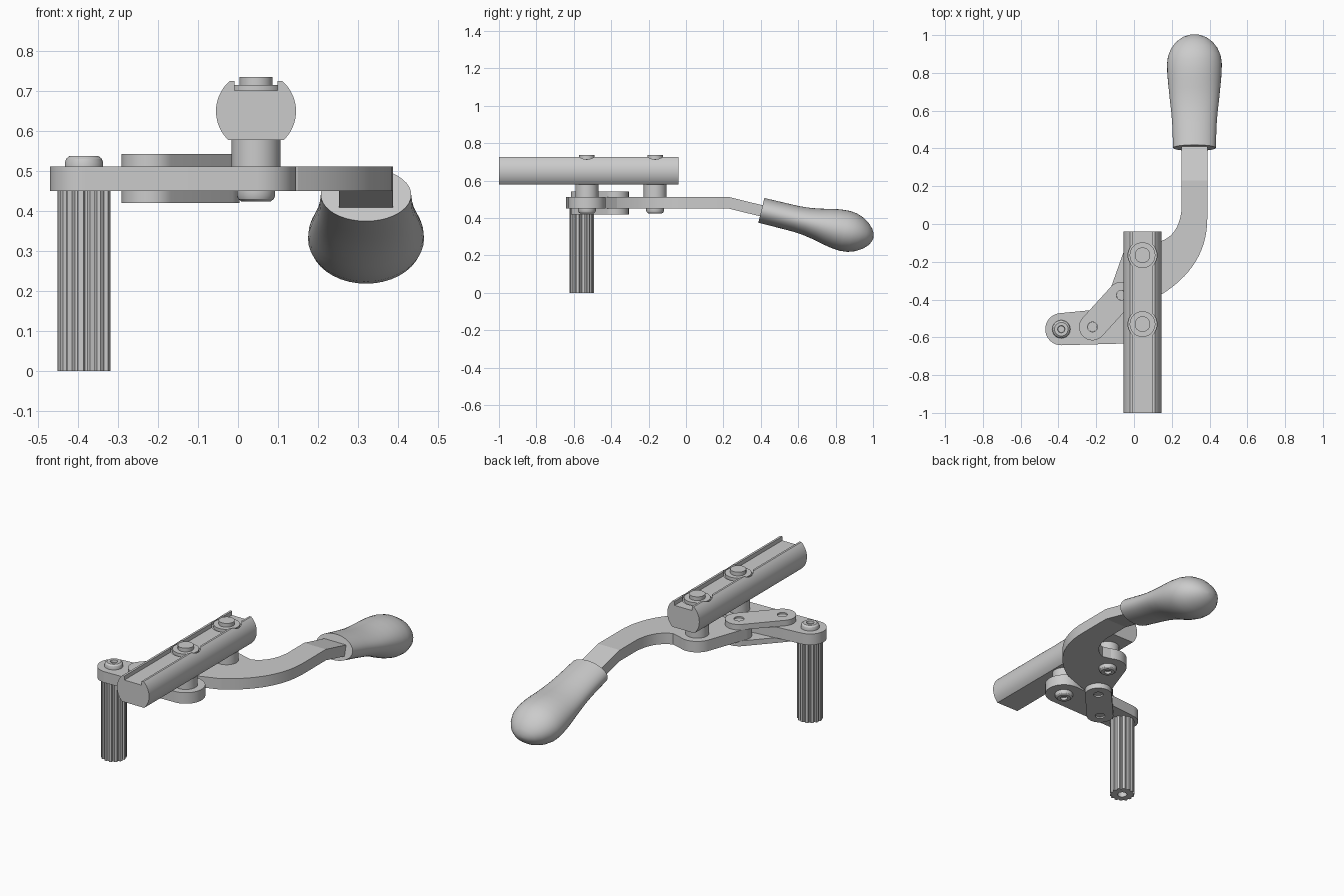
import bpy, bmesh
from math import sin, cos, pi, radians, acos, atan2, hypot, sqrt
from mathutils import Matrix

if "Cube" in bpy.data.objects:
    bpy.data.objects.remove(bpy.data.objects["Cube"])

LOW, HIGH = (0.045, -0.53), (0.045, -0.165)      # clamp bar bolts
RIV_A, RIV_B = (-0.22, -0.545), (-0.067, -0.377)  # link rivets
POST = (-0.385, -0.557)


def arc(c, r, a0, a1, n=16):
    return [(c[0] + r * cos(radians(a0 + (a1 - a0) * i / n)),
             c[1] + r * sin(radians(a0 + (a1 - a0) * i / n))) for i in range(n + 1)]


def circle(c, r, n=32):
    return arc(c, r, 0, 360, n)[:-1]


def bezier(a, b, c, n=14):
    return [tuple((1 - t) ** 2 * p + 2 * t * (1 - t) * q + t * t * s for p, q, s in zip(a, b, c))
            for t in (i / n for i in range(n + 1))]


def capsule(c1, r1, c2, r2):
    dx, dy = c2[0] - c1[0], c2[1] - c1[1]
    d = atan2(dy, dx) * 180 / pi
    o = acos((r1 - r2) / hypot(dx, dy)) * 180 / pi
    return arc(c1, r1, d + o, d + 360 - o, 24) + arc(c2, r2, d - o, d + o, 24)


def smooth(ob, angle=30):
    bpy.ops.object.select_all(action='DESELECT')
    ob.select_set(True)
    bpy.context.view_layer.objects.active = ob
    bpy.ops.object.shade_smooth_by_angle(angle=radians(angle))


def plate(name, loops, z0, z1, matrix=None):
    """Extrude an outline (first loop) with holes (other loops)."""
    cu = bpy.data.curves.new(name, 'CURVE')
    cu.dimensions, cu.fill_mode, cu.extrude = '2D', 'BOTH', (z1 - z0) / 2
    for loop in loops:
        sp = cu.splines.new('POLY')
        sp.points.add(len(loop) - 1)
        for p, co in zip(sp.points, loop):
            p.co = (co[0], co[1], 0, 1)
        sp.use_cyclic_u = True
    ob = bpy.data.objects.new(name, cu)
    bpy.context.collection.objects.link(ob)
    bpy.ops.object.select_all(action='DESELECT')
    ob.select_set(True)
    bpy.context.view_layer.objects.active = ob
    bpy.ops.object.convert(target='MESH')
    ob = bpy.context.view_layer.objects.active
    bm = bmesh.new()
    bm.from_mesh(ob.data)
    bm.transform(Matrix.Translation((0, 0, (z0 + z1) / 2)))
    if matrix:
        bm.transform(matrix)
    bmesh.ops.remove_doubles(bm, verts=bm.verts, dist=1e-5)
    bmesh.ops.recalc_face_normals(bm, faces=bm.faces)
    bm.to_mesh(ob.data)
    bm.free()
    smooth(ob)
    return ob


def loft(name, rings, matrix, n=40, angle=30):
    """Elliptical rings (height, rx, ry) stacked along local z."""
    bm = bmesh.new()
    vs = [[bm.verts.new((rx * cos(2 * pi * i / n), ry * sin(2 * pi * i / n), h)) for i in range(n)]
          for h, rx, ry in rings]
    for a, b in zip(vs, vs[1:]):
        for i in range(n):
            j = (i + 1) % n
            bm.faces.new((a[i], a[j], b[j], b[i]))
    bm.faces.new(vs[0])
    bm.faces.new(vs[-1])
    bm.transform(matrix)
    bmesh.ops.recalc_face_normals(bm, faces=bm.faces)
    me = bpy.data.meshes.new(name)
    bm.to_mesh(me)
    bm.free()
    ob = bpy.data.objects.new(name, me)
    bpy.context.collection.objects.link(ob)
    smooth(ob, angle)
    return ob


def cylinder(name, c, r, z0, z1):
    return loft(name, [(z0, r, r), (z1, r, r)], Matrix.Translation((c[0], c[1], 0)))


def button(name, c, r, z, h):
    prof = [(1, 0), (1, .4), (.93, .75), (.75, 1), (.4, 1), (.36, .5)]
    loft(name, [(z + k * h, r * q, r * q) for q, k in prof], Matrix.Translation((c[0], c[1], 0)), 32)


# fluted post with bore
flutes = []
for i in range(14):
    for f, r in ((0, .066), (.45, .066), (.6, .058), (.85, .058)):
        a = 2 * pi * (i + f) / 14
        flutes.append((POST[0] + r * cos(a), POST[1] + r * sin(a)))
plate("fluted_post", [flutes, circle(POST, .025)], 0, .45)
button("post_bolt", POST, .048, .51, .028)

# fixed arm from the post to the front clamp bolt
plate("base_arm", [capsule(POST, .085, LOW, .1)], .45, .512)

# curved lever arm, bent downward towards the grip
outline = (arc(RIV_B, .066, 155, 285) + bezier((.15, -.37), (.388, -.22), (.388, .03))
           + [(.388, .43), (.252, .43)] + bezier((.252, .08), (.24, -.055), (.145, -.09))
           + arc(HIGH, .1, 60, 160))
arm = plate("lever_arm", [outline], .45, .512)
bm = bmesh.new()
bm.from_mesh(arm.data)
bmesh.ops.bisect_plane(bm, geom=bm.verts[:] + bm.edges[:] + bm.faces[:],
                       plane_co=(0, .23, 0), plane_no=(0, 1, 0))
for v in bm.verts:
    v.co.z -= max(0, v.co.y - .23) * .245
bm.to_mesh(arm.data)
bm.free()
smooth(arm, 10)

# pair of links with recessed rivets
for side, z0, z1 in (("upper", .512, .543), ("lower", .42, .45)):
    plate(side + "_link", [capsule(RIV_A, .071, RIV_B, .071),
                           circle(RIV_A, .026), circle(RIV_B, .026)], z0, z1)
for tag, c in (("front", RIV_A), ("rear", RIV_B)):
    cylinder(tag + "_rivet", c, .0255, .428, .535)

# oval grip
grip = [(0, .113, .068), (.12, .117, .069), (.19, .122, .07), (.25, .129, .075), (.31, .135, .085),
        (.36, .14, .097), (.41, .144, .106), (.46, .145, .11), (.5, .14, .106), (.54, .124, .092),
        (.575, .098, .07), (.6, .066, .045), (.613, .034, .022), (.617, .004, .003)]
loft("grip", grip, Matrix.Translation((.32, .403, .441)) @ Matrix.Rotation(radians(-103.8), 4, 'X'))

# clamp rail: round bar with flat underside and grooved top
R, ZC = .1, .65
half = .054
flat = atan2(-.072, sqrt(R * R - .072 ** 2)) * 180 / pi
lip = 49
section = (arc((.045, ZC), R, flat, lip, 20) + [(.045 + half, .725), (.045 + half, .702),
           (.045 - half, .702), (.045 - half, .725)]
           + arc((.045, ZC), R, 180 - lip, 180 - flat, 20))
rail = plate("clamp_rail", [section], .04, 1.0, Matrix.Rotation(pi / 2, 4, 'X'))
for c in (LOW, HIGH):
    cut = cylinder("counterbore_cutter", c, .077, .697, .8)
    cut.hide_render = True
    mod = rail.modifiers.new("counterbore", 'BOOLEAN')
    mod.operation, mod.object, mod.solver = 'DIFFERENCE', cut, 'EXACT'
    bpy.context.view_layer.objects.active = rail
    bpy.ops.object.modifier_apply(modifier=mod.name)
    bpy.data.objects.remove(cut)
smooth(rail)

# spacers, washers and bolts holding the rail
for tag, c in (("front", LOW), ("rear", HIGH)):
    cylinder(tag + "_spacer", c, .061, .51, .582)
    cylinder(tag + "_washer", c, .068, .695, .715)
    cylinder(tag + "_bolt_end", c, .041, .71, .736)
    button(tag + "_bolt_head", c, .048, .45, -.026)
